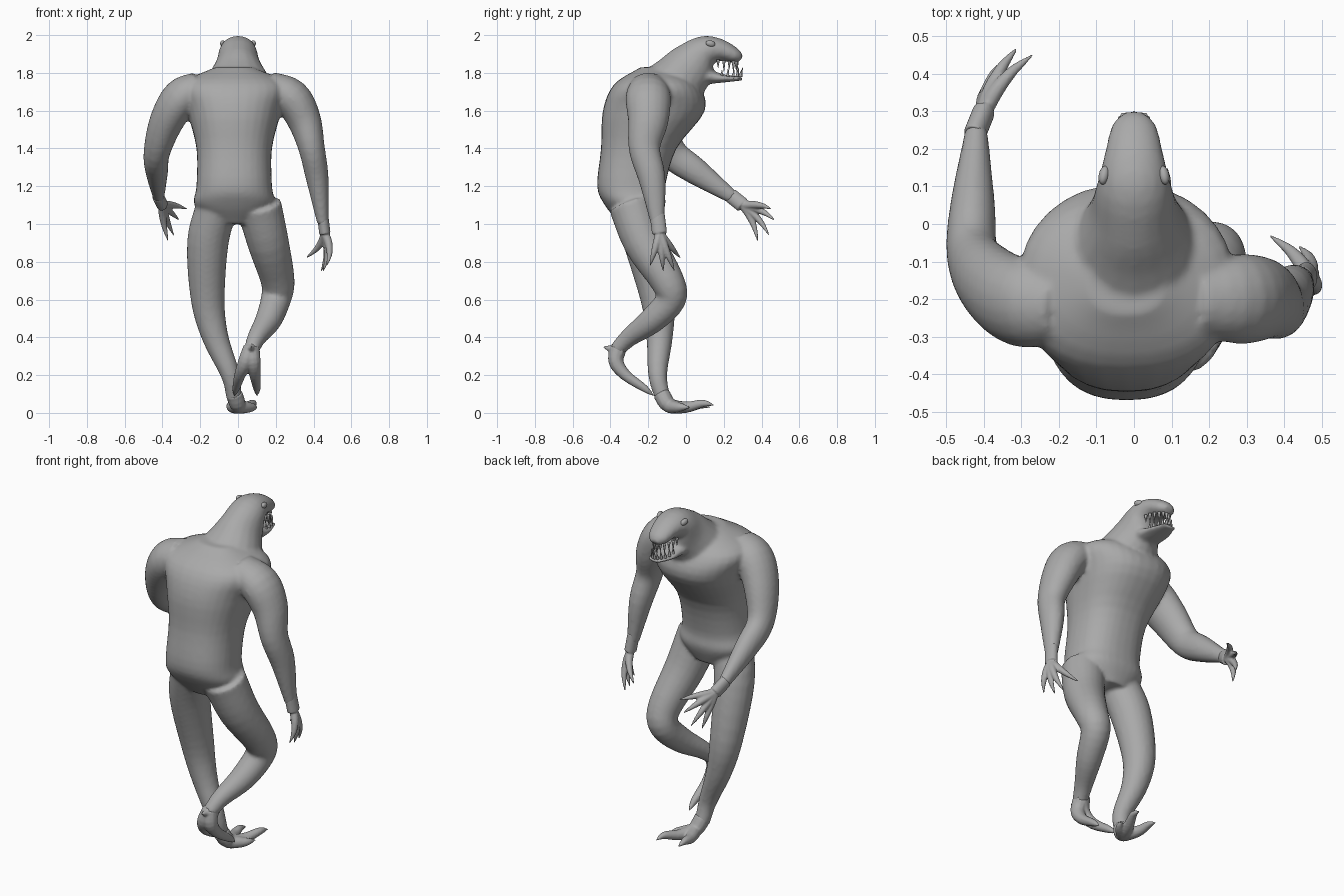
import bpy, bmesh, math
from mathutils import Vector

cube = bpy.data.objects.get("Cube")
if cube:
    bpy.data.objects.remove(cube, do_unlink=True)

skin = bpy.data.materials.new("grey_skin")
skin.use_nodes = True
skin.diffuse_color = (.4, .4, .4, 1)
skin.node_tree.nodes["Principled BSDF"].inputs["Base Color"].default_value = skin.diffuse_color


def resample(stations, steps=4):
    """Smooth curve through stations of (x, y, z, half width, half depth)."""
    points = [Vector(station) for station in stations]
    points = [points[0] * 2 - points[1], *points, points[-1] * 2 - points[-2]]
    result = []
    for a, b, c, d in zip(points, points[1:], points[2:], points[3:]):
        for step in range(steps):
            t = step / steps
            result.append(b + (c - a) * t / 2 + (a * 2 - b * 5 + c * 4 - d) * t * t / 2
                          + (b * 3 - a - c * 3 + d) * t ** 3 / 2)
    return result + [points[-2]]


def loft(bm, stations, level=False, sides=20, power=1):
    """Skin oval rings along a path; level keeps every ring horizontal."""
    points = resample(stations)
    centres = [Vector(point[:3]) for point in points]
    last = len(points) - 1
    rings = []
    for i, point in enumerate(points):
        along = (centres[min(i + 1, last)] - centres[max(i - 1, 0)]).normalized()
        if level:
            along = Vector((0, 0, 1))
        across = Vector((1, 0, 0))
        across = (across - along * across.dot(along)).normalized()
        deep = along.cross(across)
        ring = []
        for k in range(sides):
            angle = math.tau * k / sides
            cos, sin = math.cos(angle), math.sin(angle)
            cos = math.copysign(abs(cos) ** power, cos)
            sin = math.copysign(abs(sin) ** power, sin)
            ring.append(bm.verts.new(centres[i] + across * cos * point[3] + deep * sin * point[4]))
        rings.append(ring)
    for lower, upper in zip(rings, rings[1:]):
        for k in range(sides):
            bm.faces.new((lower[k - 1], lower[k], upper[k], upper[k - 1]))
    bm.faces.new(rings[0])
    bm.faces.new(rings[-1])


def finish(name, bm, voxel=None, iterations=2):
    """Turn a bmesh into an object, optionally fusing its overlapping pieces."""
    bmesh.ops.recalc_face_normals(bm, faces=bm.faces)
    for face in bm.faces:
        face.smooth = True
    mesh = bpy.data.meshes.new(name)
    bm.to_mesh(mesh)
    bm.free()
    mesh.materials.append(skin)
    part = bpy.data.objects.new(name, mesh)
    bpy.context.collection.objects.link(part)
    if voxel:
        fuse = part.modifiers.new("Fuse", 'REMESH')
        fuse.mode = 'VOXEL'
        fuse.voxel_size = voxel
        fuse.use_smooth_shade = True
        soften = part.modifiers.new("Soften", 'SMOOTH')
        soften.factor = .5
        soften.iterations = iterations
    return part


def limb(bm, depth=1.0, **joints):
    """Round limb through named joints (x, y, z, half width)."""
    loft(bm, [(*joint, joint[-1] * depth) for joint in joints.values()])


def head_piece(bm, **sections):
    """Piece on the middle plane through named sections (y, z, half width, half height)."""
    loft(bm, [(0, *section) for section in sections.values()])


def trunk(bm, **levels):
    """Stack of horizontal sections (y, z, half width, half depth)."""
    loft(bm, [(-.02, *section) for section in levels.values()], level=True, sides=32, power=.85)


# Torso, head, arms and legs fused into one skin
body = bmesh.new()
trunk(body,
      crotch=(-.25, 1, .11, .1),
      hips=(-.27, 1.1, .21, .16),
      waist=(-.29, 1.2, .2, .18),
      belly=(-.25, 1.4, .2, .2),
      chest=(-.17, 1.6, .25, .27),
      shoulders=(-.16, 1.74, .28, .22),
      collar=(-.16, 1.83, .1, .08))
head_piece(body,
           neck_base=(-.16, 1.66, .2, .16),
           neck=(-.05, 1.75, .17, .15),
           nape=(.03, 1.84, .12, .13),
           crown=(.1, 1.91, .1, .09),
           brow=(.18, 1.92, .08, .06),
           snout=(.26, 1.89, .06, .04),
           nose=(.29, 1.87, .03, .02))
head_piece(body,
           throat=(.02, 1.8, .09, .07),
           cheek=(.12, 1.78, .08, .04),
           jaw=(.21, 1.77, .07, .02),
           chin=(.3, 1.77, .04, .01))
limb(body, depth=1.2,
     collar=(.16, -.2, 1.73, .08),
     shoulder=(.28, -.2, 1.67, .1),
     upper_arm=(.35, -.2, 1.55, .09),
     elbow=(.39, -.22, 1.4, .07),
     forearm=(.42, -.18, 1.24, .06),
     wrist=(.45, -.15, 1, .03))
limb(body, depth=1.2,
     collar=(-.2, -.22, 1.73, .08),
     shoulder=(-.3, -.21, 1.67, .1),
     upper_arm=(-.38, -.16, 1.54, .09),
     elbow=(-.43, -.08, 1.38, .07),
     forearm=(-.43, .05, 1.28, .06),
     wrist=(-.42, .25, 1.14, .03))
limb(body,
     hip=(-.11, -.28, 1.1, .11),
     thigh=(-.16, -.22, .9, .11),
     knee=(-.16, -.15, .6, .09),
     calf=(-.12, -.14, .4, .07),
     ankle=(-.04, -.15, .2, .05),
     heel=(-.02, -.12, .07, .04))
limb(body,
     hip=(.11, -.29, 1.1, .12),
     thigh=(.16, -.22, .9, .11),
     above_knee=(.21, -.1, .7, .09),
     knee=(.2, -.08, .6, .08),
     calf=(.16, -.18, .49, .07),
     shin=(.1, -.3, .4, .05),
     ankle=(.07, -.37, .33, .04))
finish("body", body, voxel=.011, iterations=5)


# Hands: a palm and a fan of long tapering fingers
def hand(name, wrist, palm, fingertips, bow):
    wrist, palm, bow = Vector(wrist), Vector(palm), Vector(bow)
    reach = palm - wrist
    bm = bmesh.new()
    loft(bm, [(*(wrist + reach * t), .03, .04) for t in (-.3, 0, .6, 1)])
    for tip in fingertips:
        finger = []
        for t in (0, .3, .6, .8, 1):
            radius = .02 * (1 - t ** 2) + .003
            finger.append((*(palm.lerp(Vector(tip), t) + bow * math.sin(math.pi * t)), radius, radius))
        loft(bm, finger, sides=10)
    finish(name, bm, voxel=.005)


hand("hanging_hand", wrist=(.45, -.15, 1.03), palm=(.46, -.14, .95), bow=(.02, 0, 0),
     fingertips=[(.36, -.03, .82), (.44, -.06, .75), (.45, -.12, .75), (.47, -.19, .78)])
hand("reaching_hand", wrist=(-.42, .25, 1.14), palm=(-.4, .3, 1.1), bow=(-.01, .01, .01),
     fingertips=[(-.27, .45, 1.08), (-.31, .47, 1.02), (-.34, .44, .94), (-.37, .38, .91)])


# Feet: splayed toes thinning into claws, and a heel spur
def foot(name, *toes):
    bm = bmesh.new()
    for toe in toes:
        radii = (.045, .04, .03, .02, .003)
        loft(bm, [(*joint, r, r) for joint, r in zip(toe, radii)], sides=12)
    finish(name, bm, voxel=.006)


ankle, ball = (-.02, -.13, .1), (0, -.09, .04)
foot("standing_foot",
     [ankle, ball, (.04, 0, .03), (.08, .09, .05), (.09, .15, .04)],
     [ankle, ball, (-.03, 0, .03), (-.04, .07, .04), (-.04, .13, .03)],
     [ankle, ball, (.05, -.05, .03), (.08, -.02, .03), (.1, .02, .03)])
ankle = (.07, -.36, .34)
foot("raised_foot",
     [ankle, (.08, -.37, .27), (.09, -.32, .2), (.1, -.22, .13), (.1, -.17, .09)],
     [ankle, (.04, -.37, .27), (.01, -.32, .2), (-.01, -.22, .13), (-.02, -.17, .09)],
     [(.07, -.33, .33), ankle, (.07, -.38, .34), (.07, -.4, .34), (.07, -.44, .35)])

# Teeth: curved rows of cones along both jaws
teeth = bmesh.new()


def tooth(x, y, z, height, lean):
    loft(teeth, [(x, y + lean * t, z + height * t, .009 - .008 * t, .009 - .008 * t) for t in (0, .5, 1)],
         sides=8)


count = 11
for i in range(count):
    angle = math.pi * i / (count - 1)
    cos, sin = math.cos(angle), math.sin(angle)
    length = .06 if i % 2 else .045
    tooth(.06 * cos, .17 + .1 * sin, 1.87 - .01 * sin, -length, 0)
    tooth(.05 * cos, .19 + .1 * sin, 1.78, length * .8, .01 * sin)
finish("teeth", teeth)

# Eyes: flattened ovals mirrored across the skull
for side, label in ((1, "left"), (-1, "right")):
    bm = bmesh.new()
    bmesh.ops.create_uvsphere(bm, u_segments=20, v_segments=12, radius=1)
    bmesh.ops.scale(bm, vec=(.014, .026, .017), verts=bm.verts)
    eye = finish(label + "_eye", bm)
    eye.location = (side * .08, .13, 1.955)
    eye.rotation_euler = (-.25, 0, side * .2)
